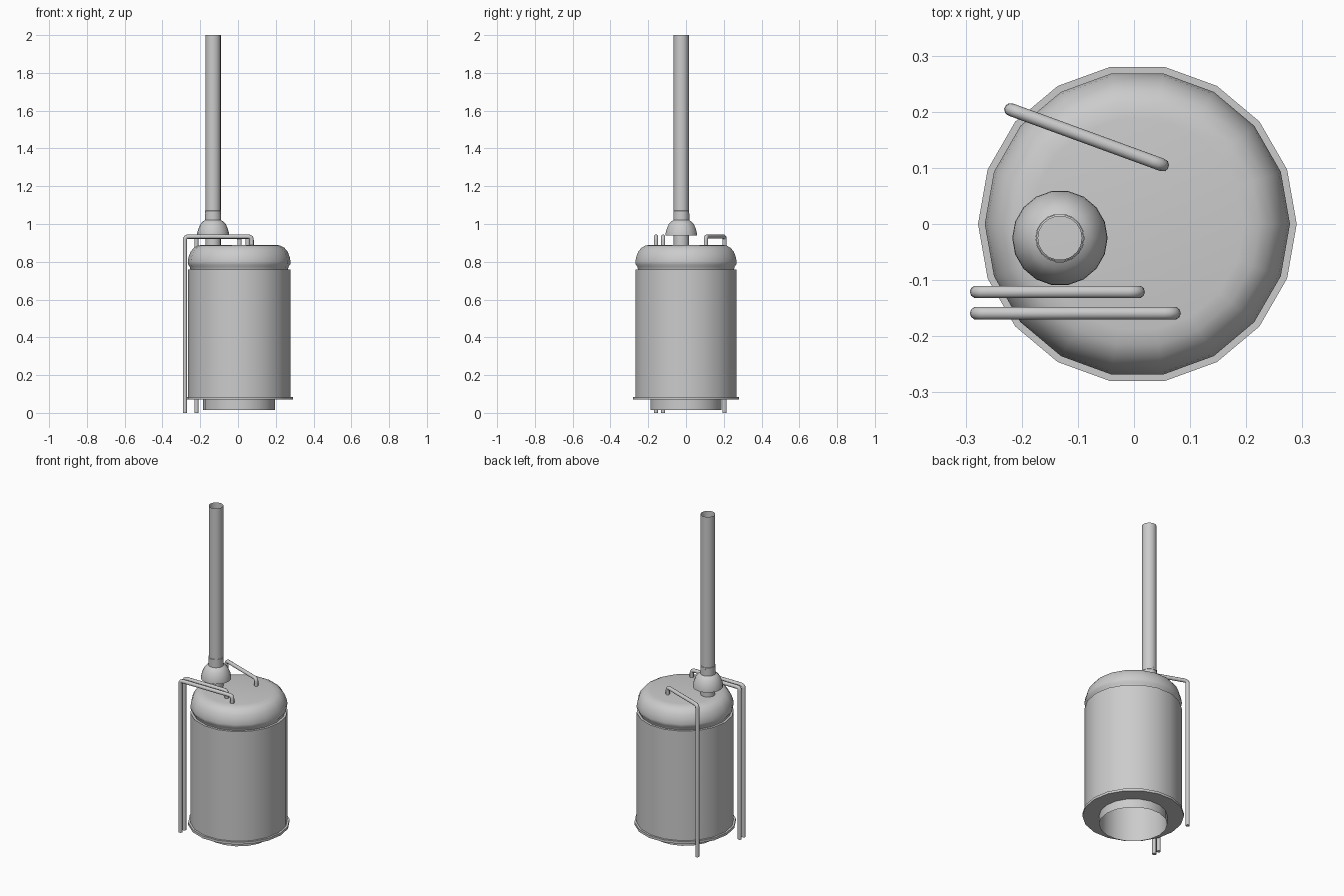
import bpy, bmesh, math
from mathutils import Vector

if "Cube" in bpy.data.objects:
    bpy.data.objects.remove(bpy.data.objects["Cube"])


def finish(obj, angle=35):
    bpy.ops.object.select_all(action='DESELECT')
    bpy.context.view_layer.objects.active = obj
    obj.select_set(True)
    bpy.ops.object.shade_smooth_by_angle(angle=math.radians(angle))


def lathe(name, profile, center, sides=18, angle=35):
    """Revolve a (radius, z) profile around a vertical axis."""
    bm = bmesh.new()
    verts = [bm.verts.new((r, 0, z)) for r, z in profile]
    edges = [bm.edges.new(p) for p in zip(verts, verts[1:])]
    bmesh.ops.spin(bm, geom=verts + edges, cent=(0, 0, 0), axis=(0, 0, 1),
                   angle=math.tau, steps=sides, use_duplicate=False)
    bmesh.ops.remove_doubles(bm, verts=bm.verts, dist=1e-4)
    bmesh.ops.recalc_face_normals(bm, faces=bm.faces)
    mesh = bpy.data.meshes.new(name)
    bm.to_mesh(mesh)
    bm.free()
    obj = bpy.data.objects.new(name, mesh)
    obj.location = (*center, 0)
    bpy.context.collection.objects.link(obj)
    finish(obj, angle)
    return obj


def bent_pipe(name, corners, radius=0.0115, bend=0.018):
    """Round pipe along a path with small rounded corners."""
    pts = [Vector(c) for c in corners]
    path = [pts[0]]
    for a, b, c in zip(pts, pts[1:], pts[2:]):
        p = b + (a - b).normalized() * bend
        q = b + (c - b).normalized() * bend
        for i in range(5):
            t = i / 4
            path.append(p * (1 - t) ** 2 + b * 2 * t * (1 - t) + q * t * t)
    path.append(pts[-1])
    curve = bpy.data.curves.new(name, 'CURVE')
    curve.dimensions = '3D'
    curve.bevel_depth = radius
    curve.bevel_resolution = 3
    curve.use_fill_caps = True
    spline = curve.splines.new('POLY')
    spline.points.add(len(path) - 1)
    for sp, co in zip(spline.points, path):
        sp.co = (*co, 1)
    obj = bpy.data.objects.new(name, curve)
    bpy.context.collection.objects.link(obj)
    bpy.ops.object.select_all(action='DESELECT')
    bpy.context.view_layer.objects.active = obj
    obj.select_set(True)
    bpy.ops.object.convert(target='MESH')
    finish(bpy.context.object, 50)


TANK = (0.006, 0.0)
FLUE = (-0.132, -0.025)

# Tank: wall, bulging lid, bottom flange and open burner skirt
lathe("tank_wall", [(0.272, 0.083), (0.272, 0.76), (0.258, 0.76)], TANK)
lathe("tank_lid", [(0.258, 0.76), (0.262, 0.775), (0.271, 0.787),
                   (0.272, 0.80), (0.268, 0.825), (0.257, 0.853),
                   (0.24, 0.874), (0.218, 0.886), (0.19, 0.89), (0, 0.89)],
      TANK, angle=45)
lathe("base_flange", [(0.191, 0.07), (0.284, 0.07), (0.284, 0.085),
                      (0.271, 0.085)], TANK)
lathe("burner_skirt", [(0.191, 0.30), (0.191, 0.016)], TANK)

# Flue: stub, draft hood, joint ring and tall open pipe
lathe("flue_stub", [(0.041, 0.885), (0.041, 0.945)], FLUE)
lathe("draft_hood", [(0.041, 0.938), (0.085, 0.938), (0.084, 0.953),
                     (0.078, 0.975), (0.068, 0.998), (0.055, 1.013),
                     (0.043, 1.02), (0.043, 1.056)], FLUE)
lathe("flue_joint_ring", [(0.039, 1.056), (0.0425, 1.058), (0.0425, 1.07),
                          (0.039, 1.073)], FLUE)
lathe("flue_pipe", [(0.041, 1.05), (0.041, 2.0)], FLUE)

# Water and gas pipes: up out of the lid, across, and down to the ground
for name, start, end in [
        ("back_pipe", (0.051, 0.105), (-0.22, 0.204)),
        ("front_pipe_short", (0.008, -0.121), (-0.281, -0.121)),
        ("front_pipe_long", (0.072, -0.159), (-0.281, -0.159))]:
    bent_pipe(name, [(*start, 0.88), (*start, 0.933),
                     (*end, 0.933), (*end, 0.0)])
